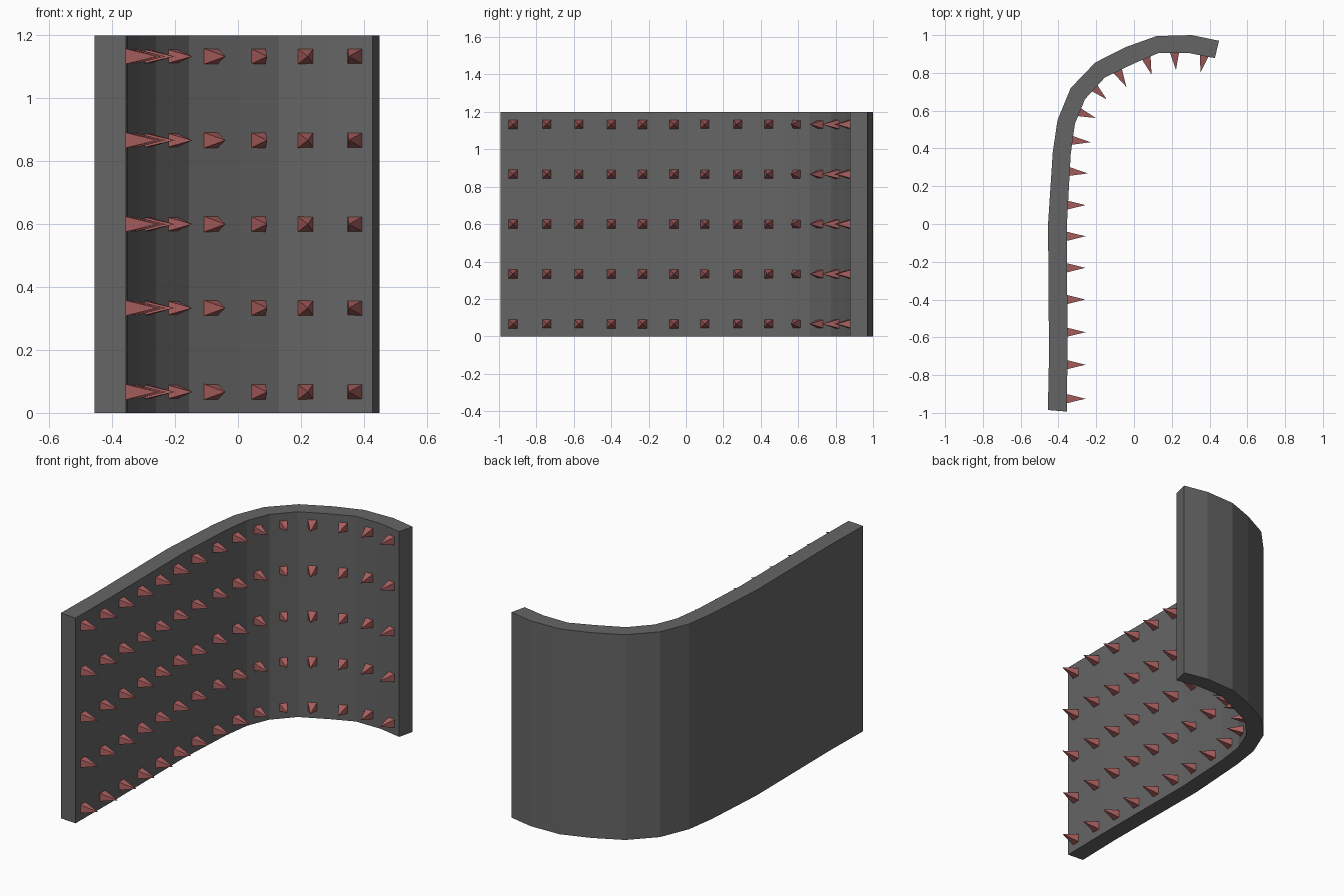
import bpy, bmesh
from mathutils import Vector

if "Cube" in bpy.data.objects:
    bpy.data.objects.remove(bpy.data.objects["Cube"])

HEIGHT = 1.2


def material(name, rgb):
    m = bpy.data.materials.new(name)
    m.diffuse_color = (*rgb, 1)
    m.use_nodes = True
    m.node_tree.nodes["Principled BSDF"].inputs["Base Color"].default_value = m.diffuse_color
    return m


def add_object(name, bm, mat):
    bmesh.ops.recalc_face_normals(bm, faces=bm.faces)
    mesh = bpy.data.meshes.new(name)
    bm.to_mesh(mesh)
    bm.free()
    mesh.materials.append(mat)
    obj = bpy.data.objects.new(name, mesh)
    bpy.context.collection.objects.link(obj)
    return obj


grey = material("dark grey", (0.13, 0.13, 0.13))
red = material("dull red", (0.42, 0.12, 0.12))

# Curved wall: matching outer and inner plan points, extruded upwards
outer = [(-.456, -.985), (-.45, -.7), (-.455, 0), (-.43, .38), (-.405, .55), (-.335, .72),
         (-.205, .855), (-.04, .938), (.12, .995), (.305, 1.0), (.45, .97)]
inner = [(-.356, -.993), (-.352, -.7), (-.355, 0), (-.335, .37), (-.313, .53), (-.26, .66),
         (-.155, .775), (0, .85), (.13, .905), (.29, .905), (.428, .878)]
bm = bmesh.new()
rings = [[bm.verts.new((x, y, z)) for (x, y), z in
          ((o, 0), (i, 0), (i, HEIGHT), (o, HEIGHT))] for o, i in zip(outer, inner)]
for a, b in zip(rings, rings[1:]):
    for k in range(4):
        n = (k + 1) % 4
        bm.faces.new((a[k], a[n], b[n], b[k]))
bm.faces.new(rings[0])
bm.faces.new(rings[-1])
add_object("curved_wall", bm, grey)

# Spikes: one column per plan position (base x, base y, tip x, tip y), five rows high
columns = [(-.355, y, -.257, y) for y in (-.925, -.745, -.573, -.4, -.232, -.065, .1)]
columns += [(-.346, .278, -.245, .268), (-.33, .443, -.23, .433), (-.297, .595, -.202, .561),
            (-.215, .725, -.145, .66), (-.085, .808, -.04, .725), (.065, .878, .093, .791),
            (.215, .907, .222, .815), (.372, .893, .352, .802)]
HALF = 0.026
bm = bmesh.new()
for bx, by, tx, ty in columns:
    d = Vector((tx - bx, ty - by, 0)).normalized()
    side = Vector((-d.y, d.x, 0)) * HALF
    up = Vector((0, 0, HALF))
    for row in range(5):
        z = HEIGHT / 18 + row * HEIGHT * 2 / 9
        c = Vector((bx, by, z)) - d * 0.008
        tip = bm.verts.new((tx, ty, z))
        base = [bm.verts.new(c + side * s + up * u) for s, u in ((-1, -1), (1, -1), (1, 1), (-1, 1))]
        bm.faces.new(base)
        for k in range(4):
            bm.faces.new((base[k], base[(k + 1) % 4], tip))
add_object("spikes", bm, red)
